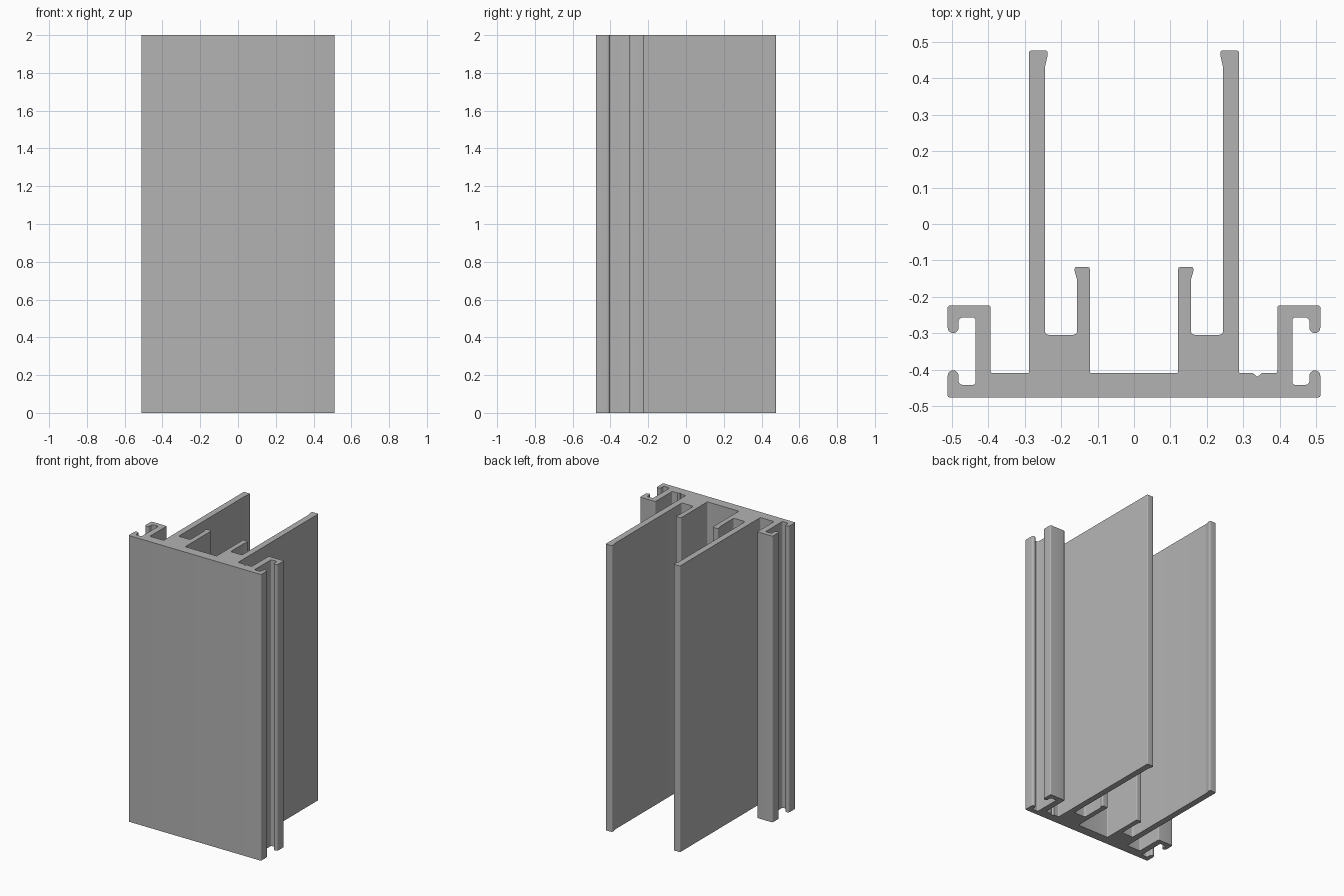
import bpy, bmesh, math
from mathutils import Vector

cube = bpy.data.objects.get("Cube")
if cube:
    bpy.data.objects.remove(cube, do_unlink=True)

HEIGHT = 2.0
FLOOR = -0.41
S, M, L = 0.006, 0.011, 0.0145   # corner radii

# Half cross-section: x, y, corner radius
clip = [
    (0.512, -0.477, S), (0.512, -0.4025, L), (0.482, -0.4025, L),
    (0.482, -0.442, M), (0.436, -0.442, S), (0.436, -0.257, S),
    (0.482, -0.257, M), (0.482, -0.2995, L), (0.512, -0.2995, L),
    (0.512, -0.224, S), (0.394, -0.224, S), (0.394, FLOOR, S),
]
notch = [(0.351, FLOOR, 0), (0.339, -0.42, 0), (0.327, FLOOR, 0)]
fins = [
    (0.288, FLOOR, S), (0.288, 0.477, S), (0.2375, 0.477, S),
    (0.2375, 0.463, S), (0.245, 0.43, S), (0.245, -0.3045, M),
    (0.156, -0.3045, M), (0.156, -0.155, S), (0.163, -0.13, S),
    (0.163, -0.118, S), (0.1215, -0.118, S), (0.1215, FLOOR, S),
]


def rounded(points, steps=5):
    """Replace each corner by a tangent arc."""
    out = []
    for i, (x, y, r) in enumerate(points):
        p = Vector((x, y))
        if r == 0:
            out.append(p)
            continue
        a = Vector(points[i - 1][:2]) - p
        b = Vector(points[(i + 1) % len(points)][:2]) - p
        half = a.angle(b) / 2
        t = min(r / math.tan(half), a.length * 0.49, b.length * 0.49)
        r = t * math.tan(half)
        a.normalize()
        b.normalize()
        centre = p + (a + b).normalized() * (r / math.sin(half))
        u, v = p + a * t - centre, p + b * t - centre
        for k in range(steps + 1):
            f = k / steps
            out.append(centre + (u * (1 - f) + v * f).normalized() * r)
    return out


# Mirrored outline, with the marking groove on the left side only
mirrored = [(-x, y, r) for x, y, r in reversed(clip + fins)]
outline = rounded(clip + notch + fins + mirrored)

# Extruded body
bm = bmesh.new()
base = bm.faces.new([bm.verts.new((p.x, p.y, 0)) for p in outline])
result = bmesh.ops.extrude_face_region(bm, geom=[base], use_keep_orig=True)
top = [g for g in result["geom"] if isinstance(g, bmesh.types.BMVert)]
bmesh.ops.translate(bm, verts=top, vec=(0, 0, HEIGHT))
bmesh.ops.recalc_face_normals(bm, faces=bm.faces)
mesh = bpy.data.meshes.new("extruded_profile")
bm.to_mesh(mesh)
bm.free()

profile = bpy.data.objects.new("extruded_profile", mesh)
bpy.context.collection.objects.link(profile)

# Plain metal grey
grey = bpy.data.materials.new("aluminium_grey")
grey.use_nodes = True
colour = (0.45, 0.45, 0.45, 1)
grey.diffuse_color = colour
grey.node_tree.nodes["Principled BSDF"].inputs["Base Color"].default_value = colour
mesh.materials.append(grey)

# Smooth rounded corners, sharp ends
bpy.ops.object.select_all(action="DESELECT")
profile.select_set(True)
bpy.context.view_layer.objects.active = profile
bpy.ops.object.shade_smooth_by_angle(angle=math.radians(30))
